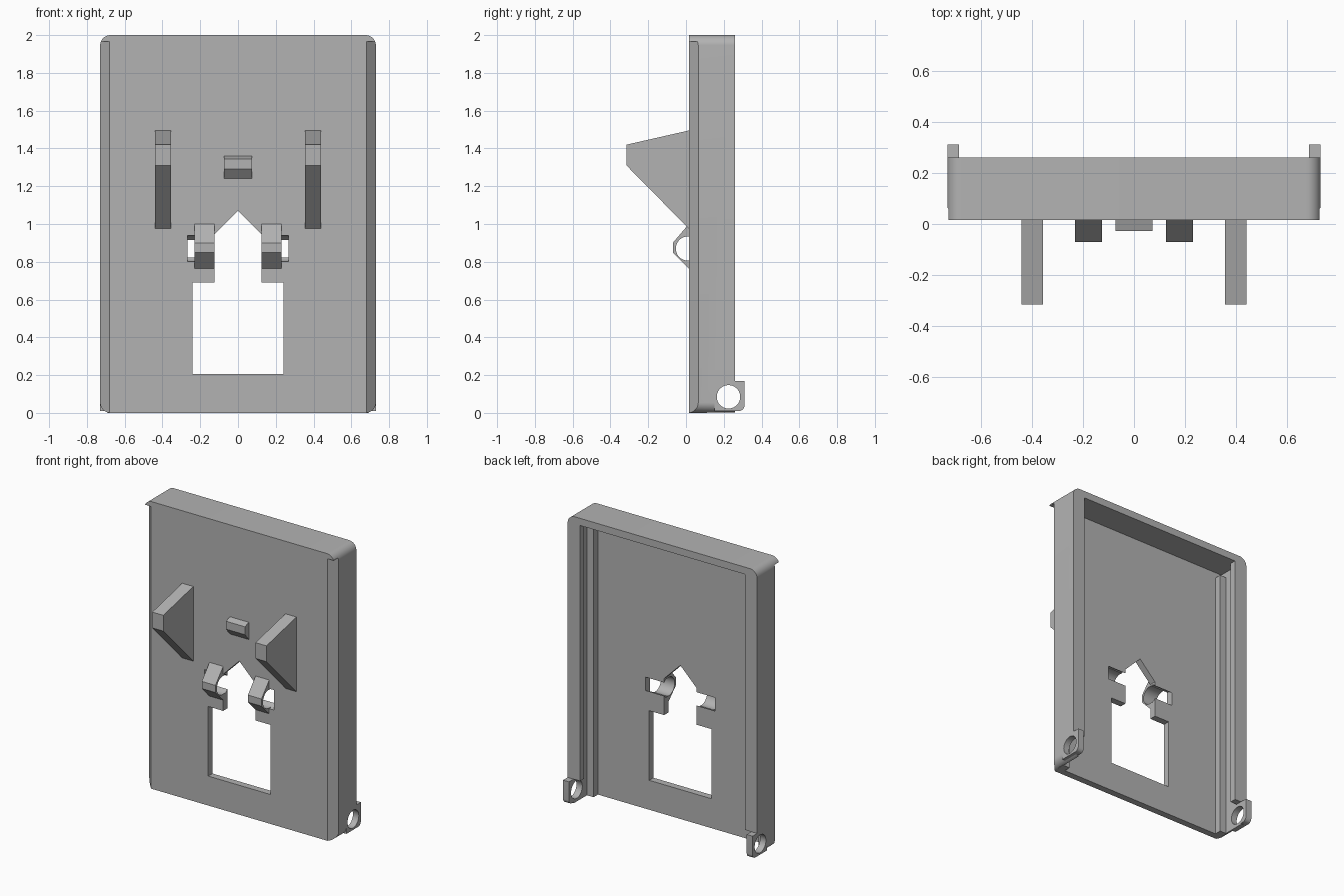
import bpy, bmesh, math

cube = bpy.data.objects.get("Cube")
if cube:
    bpy.data.objects.remove(cube, do_unlink=True)

grey = bpy.data.materials.new("plain_grey")
grey.use_nodes = True
colour = (0.45, 0.45, 0.45, 1)
grey.diffuse_color = colour
grey.node_tree.nodes["Principled BSDF"].inputs["Base Color"].default_value = colour


def prism(name, pts, axis, a, b):
    """Extrude a profile from a to b: (y, z) along x or (x, z) along y or (x, y) along z."""
    place = {"x": lambda p, d: (d, p[0], p[1]),
             "y": lambda p, d: (p[0], d, p[1]),
             "z": lambda p, d: (p[0], p[1], d)}[axis]
    bm = bmesh.new()
    ends = [[bm.verts.new(place(p, d)) for p in pts] for d in (a, b)]
    bm.faces.new(ends[0])
    bm.faces.new(ends[1])
    for i in range(len(pts)):
        j = (i + 1) % len(pts)
        bm.faces.new((ends[0][i], ends[0][j], ends[1][j], ends[1][i]))
    bmesh.ops.recalc_face_normals(bm, faces=bm.faces)
    mesh = bpy.data.meshes.new(name)
    bm.to_mesh(mesh)
    bm.free()
    mesh.materials.append(grey)
    ob = bpy.data.objects.new(name, mesh)
    bpy.context.collection.objects.link(ob)
    return ob


def rect(u0, u1, v0, v1):
    return [(u0, v0), (u1, v0), (u1, v1), (u0, v1)]


def arc(u, v, r, start, end, n):
    return [(u + r * math.cos(math.radians(start + (end - start) * i / n)),
             v + r * math.sin(math.radians(start + (end - start) * i / n))) for i in range(n + 1)]


def circle(u, v, r, n=40):
    return arc(u, v, r, 0, 360, n)[:-1]


def boolean(ob, other, operation="DIFFERENCE"):
    """Apply a boolean and discard the helper object."""
    mod = ob.modifiers.new("cut", "BOOLEAN")
    mod.operation, mod.solver, mod.object = operation, "EXACT", other
    bpy.context.view_layer.objects.active = ob
    bpy.ops.object.modifier_apply(modifier=mod.name)
    bpy.data.objects.remove(other, do_unlink=True)


def smooth(ob):
    bpy.ops.object.select_all(action="DESELECT")
    ob.select_set(True)
    bpy.context.view_layer.objects.active = ob
    bpy.ops.object.shade_smooth_by_angle(angle=math.radians(30))


W, FRONT, FLOOR, RIM = 0.73, 0.015, 0.062, 0.26
INNER, LIP = 0.685, 0.635
R = 0.055

# Tray body with rounded corners, open at the back and the bottom
outline = (arc(W - R, R, R, -90, 0, 10) + arc(W - R, 2 - R, R, 0, 90, 10)
           + arc(R - W, 2 - R, R, 90, 180, 10) + arc(R - W, R, R, 180, 270, 10))
tray = prism("tray_body", outline, "y", FRONT, RIM)
boolean(tray, prism("cavity", rect(-INNER, INNER, -0.1, 1.95), "y", FLOOR, 0.5))

# Keyhole-shaped window with a pointed top
half = [(0.24, 0.205), (0.24, 0.69), (0.125, 0.69), (0.125, 0.945)]
window = half + [(0, 1.07)] + [(-x, z) for x, z in reversed(half)]
boolean(tray, prism("window_cutter", window, "y", -0.1, 0.2))

clip_profile = [(0.03, 1.0), (FRONT, 1.0), (-0.07, 0.9), (-0.07, 0.85),
                (FRONT, 0.765), (0.03, 0.765)]
strut_profile = [(0.03, 1.5), (FRONT, 1.495), (-0.315, 1.42), (-0.315, 1.31),
                 (FRONT, 0.975), (0.03, 0.975)]
ear_profile = ([(0.15, 0.17), (0.15, 0.01)] + arc(0.28, 0.04, 0.03, -90, 0, 8)
               + [(0.31, 0.17)])

for side, s in (("left", 1), ("right", -1)):
    # Bevelled front edge, stopping below the top
    bevel = [(s * 0.68, FRONT - 0.001), (s * 0.74, FRONT - 0.001),
             (s * 0.74, 0.065), (s * W, 0.065)]
    boolean(tray, prism("bevel_cutter", bevel, "z", -0.1, 1.965))

    # Pivot ear with a round hole through the side wall
    boolean(tray, prism("pivot_ear", ear_profile, "x", s * INNER, s * W), "UNION")
    boolean(tray, prism("pivot_hole", circle(0.225, 0.085, 0.062), "x", s * 0.6, s * 0.8))

    # Rails that form the sliding groove inside the wall
    prism(side + "_groove_lip", rect(0.215, RIM, 0.17, 1.952),
          "x", s * LIP, s * (INNER + 0.005))
    prism(side + "_groove_rail", rect(FLOOR - 0.005, 0.11, 0, 1.91),
          "x", s * LIP, s * (INNER + 0.005))

    # Snap clip bridging a round bore
    clip = prism(side + "_snap_clip", clip_profile, "x", s * 0.125, s * 0.23)
    boolean(clip, prism("clip_bore", circle(0.01, 0.87, 0.064), "x", s * 0.1, s * 0.27))
    boolean(tray, prism("tray_bore", circle(0.01, 0.87, 0.07), "x", s * 0.1, s * 0.268))
    smooth(clip)

    # Tall wedge strut
    prism(side + "_wedge_strut", strut_profile, "x", s * 0.355, s * 0.44)

smooth(tray)

# Small centre catch
prism("centre_catch", [(0.03, 1.36), (FRONT, 1.36), (-0.028, 1.345), (-0.028, 1.29),
                       (FRONT, 1.24), (0.03, 1.24)], "x", -0.073, 0.073)
